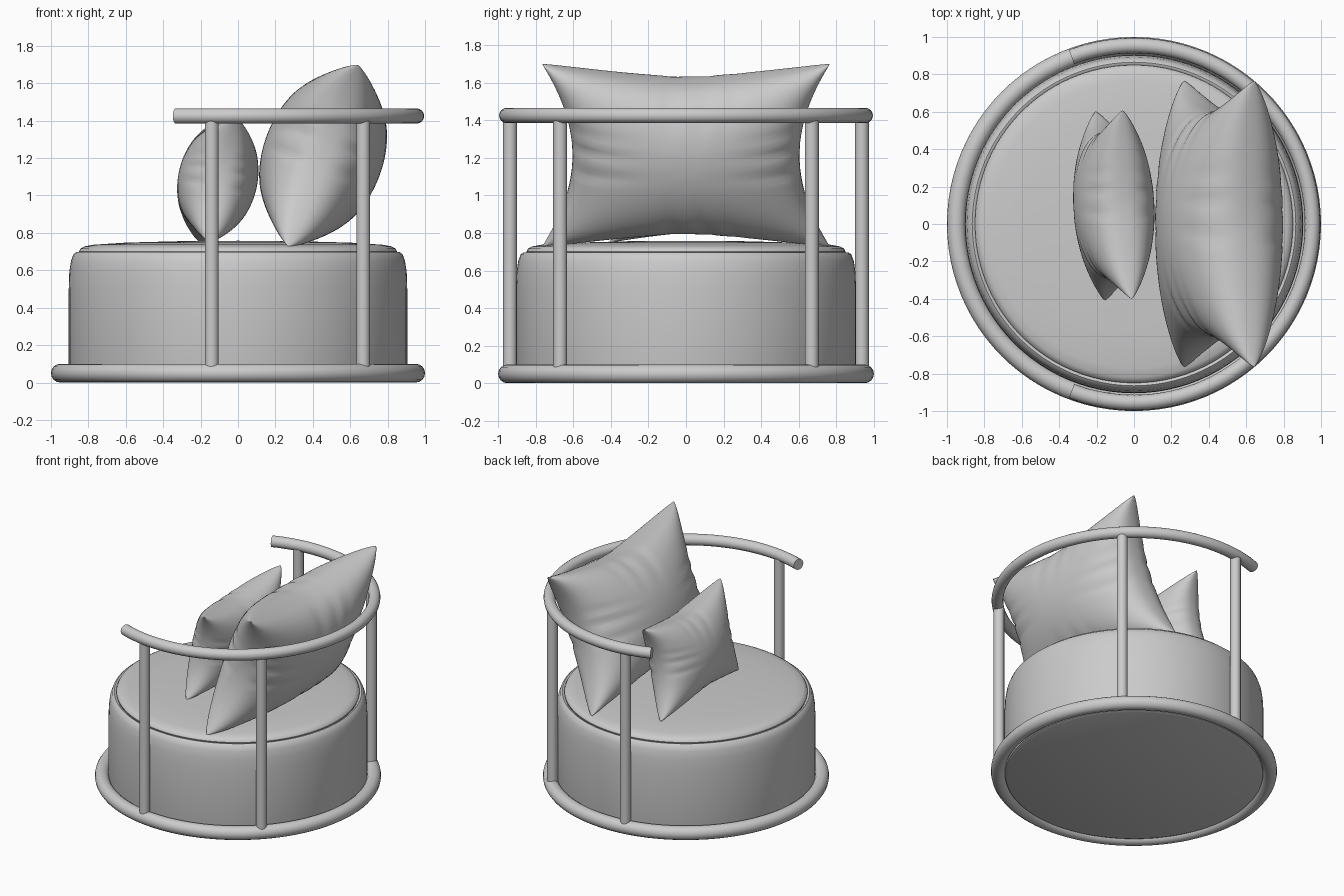
import bpy, bmesh
from math import sin, cos, pi, radians, exp
from mathutils import Matrix, Vector

if "Cube" in bpy.data.objects:
    bpy.data.objects.remove(bpy.data.objects["Cube"])


def finish(name, bm, angle=40):
    bmesh.ops.remove_doubles(bm, verts=bm.verts, dist=1e-5)
    bmesh.ops.recalc_face_normals(bm, faces=bm.faces)
    me = bpy.data.meshes.new(name)
    bm.to_mesh(me)
    bm.free()
    ob = bpy.data.objects.new(name, me)
    bpy.context.collection.objects.link(ob)
    bpy.ops.object.select_all(action='DESELECT')
    bpy.context.view_layer.objects.active = ob
    ob.select_set(True)
    bpy.ops.object.shade_smooth_by_angle(angle=radians(angle))
    return ob


def lathe(name, profile, steps=96):
    bm = bmesh.new()
    vs = [bm.verts.new((r, 0, z)) for r, z in profile]
    es = [bm.edges.new(p) for p in zip(vs, vs[1:])]
    bmesh.ops.spin(bm, geom=vs + es, cent=(0, 0, 0), axis=(0, 0, 1),
                   angle=2 * pi, steps=steps, use_duplicate=False)
    return finish(name, bm)


def ring_tube(name, radius, z, r, a0, a1, steps=96, sides=16):
    """Round tube swept around z; capped when it is an open arc."""
    bm = bmesh.new()
    loops = []
    for i in range(steps + 1):
        a = a0 + (a1 - a0) * i / steps
        loops.append([bm.verts.new(((radius + r * cos(b)) * cos(a),
                                    (radius + r * cos(b)) * sin(a),
                                    z + r * sin(b)))
                      for b in (2 * pi * k / sides for k in range(sides))])
    for p, q in zip(loops, loops[1:]):
        for k in range(sides):
            j = (k + 1) % sides
            bm.faces.new((p[k], p[j], q[j], q[k]))
    if a1 - a0 < 2 * pi - 0.01:
        bm.faces.new(loops[0])
        bm.faces.new(loops[-1])
    return finish(name, bm)


def pillow(name, scale, centre, tilt, yaw, n=56):
    """Knife-edge cushion: two bulged sheets with pinched sides and folds."""
    w = Vector((0, 1, 0))
    u = Vector((sin(tilt), 0, cos(tilt)))
    rot = Matrix((w, u, w.cross(u))).transposed().to_4x4()
    mat = Matrix.Translation(centre) @ Matrix.Rotation(yaw, 4, 'Z') @ rot @ Matrix.Scale(scale, 4)

    def fold(along, across, side):
        # creases running inward from the middle of an edge
        f = 0
        for c, wd, amp in ((-0.10, 0.05, 0.10), (0.16, 0.045, 0.12), (0.36, 0.06, 0.06)):
            c = c + 0.08 * side * (1 - abs(along))
            f += amp * exp(-((across - c) / wd) ** 2)
        return f * abs(along) ** 3

    bm = bmesh.new()
    for side in (1, -1):
        grid = []
        for i in range(n + 1):
            s = sin(pi / 2 * (2 * i / n - 1))
            row = []
            for j in range(n + 1):
                t = sin(pi / 2 * (2 * j / n - 1))
                x = 0.765 * s * (1 - 0.21 * (1 - t * t))
                y = 0.52 * t * (1 - 0.19 * (1 - abs(s) ** 1.5))
                h = 0.32 * max(0, (1 - s * s) * (1 - t * t)) ** 0.4
                h *= 1 - fold(s, t, side) - fold(t, s, -side)
                row.append(bm.verts.new(mat @ Vector((x, y, side * h))))
            grid.append(row)
        for i in range(n):
            for j in range(n):
                bm.faces.new((grid[i][j], grid[i + 1][j],
                              grid[i + 1][j + 1], grid[i][j + 1]))
    return finish(name, bm, 60)


# Upholstered drum seat and its top panel
lathe("seat_base", [(0, 0.012), (0.88, 0.012), (0.9, 0.02), (0.905, 0.04), (0.905, 0.5),
                    (0.902, 0.59), (0.893, 0.65), (0.88, 0.685), (0.865, 0.697),
                    (0.855, 0.695), (0.845, 0.685), (0, 0.685)])
lathe("seat_top", [(0.845, 0.685), (0.85, 0.7), (0.842, 0.716), (0.82, 0.728),
                   (0.77, 0.737), (0.6, 0.748), (0.3, 0.756), (0, 0.758)])

# Round frame: floor ring, open back rail, posts
ring_tube("base_ring", 0.95, 0.05, 0.05, 0, 2 * pi)
ring_tube("back_rail", 0.954, 1.425, 0.041, -radians(110.5), radians(110.5))
for i, deg in enumerate((-98.5, -45, 45, 98.5)):
    a = radians(deg)
    bm = bmesh.new()
    bmesh.ops.create_cone(bm, cap_ends=True, segments=20, radius1=0.037, radius2=0.037,
                          depth=1.33, matrix=Matrix.Translation((0.947 * cos(a), 0.947 * sin(a), 0.745)))
    finish(f"post_{i + 1}", bm)

# Cushions leaning against the back
pillow("large_pillow", 1.0, (0.455, 0, 1.213), radians(21), 0)
pillow("small_pillow", 0.66, (-0.108, 0.1, 1.085), radians(12), radians(2.8))
